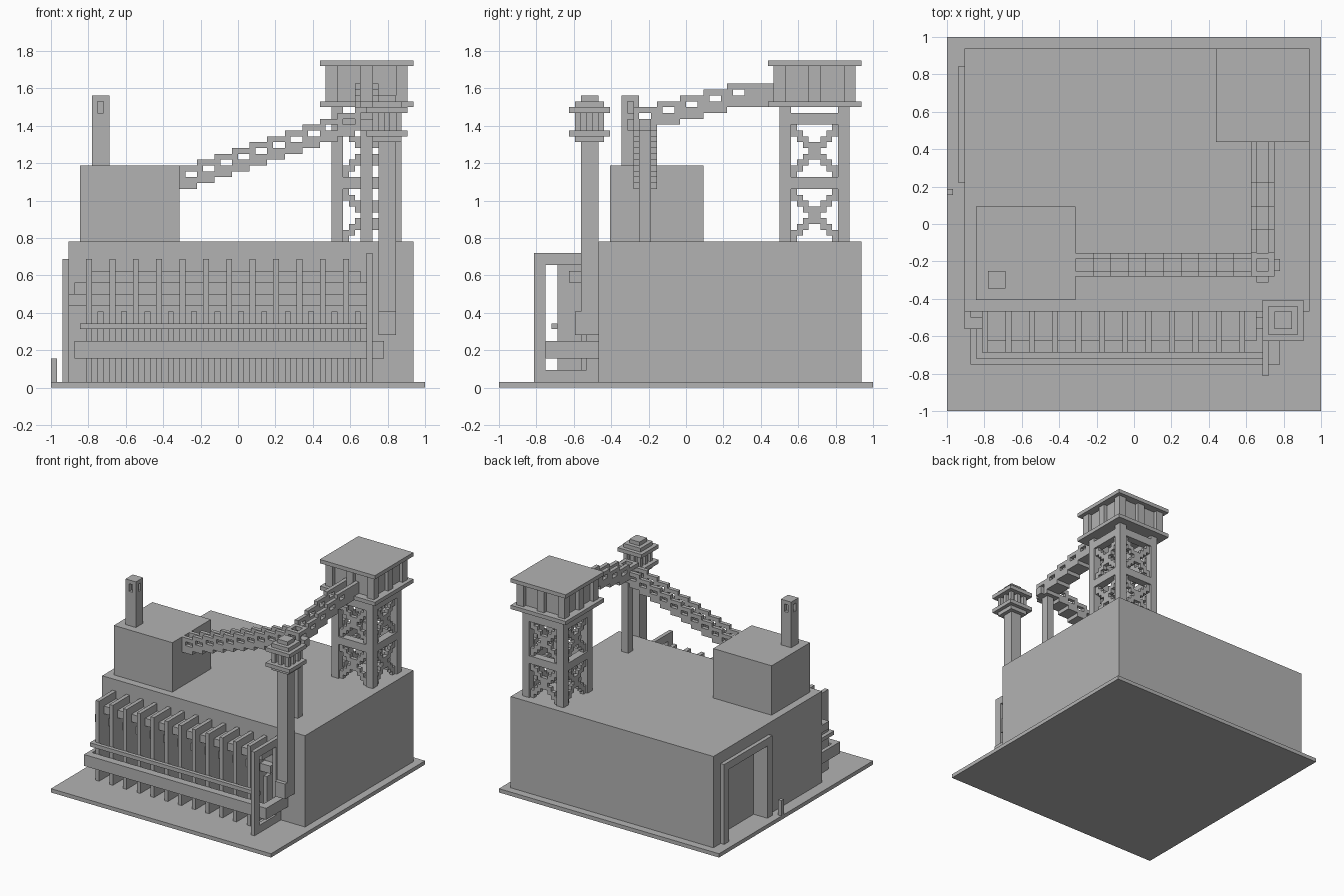
import bpy
import bmesh
from mathutils import Matrix, Vector

UNIT = 1 / 32  # side of one block

default_cube = bpy.data.objects.get("Cube")
if default_cube:
    bpy.data.objects.remove(default_cube, do_unlink=True)

concrete = bpy.data.materials.new("concrete_grey")
concrete.use_nodes = True
concrete.diffuse_color = (0.45, 0.45, 0.45, 1)
concrete.node_tree.nodes["Principled BSDF"].inputs["Base Color"].default_value = concrete.diffuse_color


def add_box(bm, x, y, z):
    """Add a box given its (low, high) range on each axis, in blocks."""
    ranges = (x, y, z)
    size = Vector([high - low for low, high in ranges]) * UNIT
    centre = Vector([(high + low) / 2 for low, high in ranges]) * UNIT
    matrix = Matrix.Translation(centre) @ Matrix.Diagonal(size).to_4x4()
    bmesh.ops.create_cube(bm, size=1, matrix=matrix)


def make_part(name, boxes):
    """Make one object from a list of box ranges."""
    bm = bmesh.new()
    for box in boxes:
        add_box(bm, *box)
    mesh = bpy.data.meshes.new(name)
    bm.to_mesh(mesh)
    bm.free()
    mesh.materials.append(concrete)
    part = bpy.data.objects.new(name, mesh)
    bpy.context.collection.objects.link(part)
    return part


def span(start, length=1):
    return (start, start + length)


def square(centre_x, centre_y, width, z):
    half = width / 2
    return ((centre_x - half, centre_x + half), (centre_y - half, centre_y + half), z)


def ring(x, y, z, thick):
    """Upright rectangular frame lying in the y-z plane."""
    inner_z = (z[0] + thick, z[1] - thick)
    return [(x, y, span(z[0], thick)), (x, y, span(z[1] - thick, thick)),
            (x, span(y[0], thick), inner_z), (x, span(y[1] - thick, thick), inner_z)]


# Ground slab and main hall, with a deep doorway on its right side
make_part("ground_slab", [((-32, 32), (-32, 32), (0, 1))])
side_wall = (-29, -26)
make_part("main_hall", [
    ((-26, 30), (-15, 30), (1, 25)),
    (side_wall, (-15, 9), (1, 25)),
    (side_wall, (25, 30), (1, 25)),
    (side_wall, (9, 25), (20, 25)),
])
door_x = span(-30)
make_part("door_frame", [
    (door_x, span(7, 2), (1, 22)),
    (door_x, span(25, 2), (1, 22)),
    (door_x, (9, 25), (20, 22)),
])
make_part("door_post", [(span(-32), span(5), (1, 5))])

# Annex on the roof with its chimney
make_part("roof_annex", [((-27, -10), (-13, 3), (25, 38))])
chimney = [((-25, -22), (-11, -8), (38, 47)), ((-25, -22), (-11, -8), (49, 50)),
           (span(-24), span(-10), (47, 49))]
for x in (-25, -23):
    for y in (-11, -9):
        chimney.append((span(x), span(y), (47, 49)))
make_part("chimney", chimney)

# Fins, slats and beams along the front
make_part("front_fins", [(span(x), (-22, -15), (1, 22)) for x in range(-26, 22, 4)])
make_part("low_slats", [(span(x), (-18, -15), (1, 13)) for x in range(-24, 22, 2) if x % 4 == 0])
make_part("front_beams", [
    ((-26, 21), (-20, -15), (18, 20)),
    ((-28, 22), (-16, -15), (16, 18)),
    ((-29, 22), (-18, -15), (14, 16)),
])
make_part("front_gutter", [
    ((-28, 25), (-24, -22), (5, 8)),
    (span(-28), (-22, -15), (5, 8)),
    ((23, 25), (-22, -15), (5, 8)),
])
make_part("front_rail", [
    ((-27, 22), (-23, -22), (10, 11)),
    (span(-27), (-22, -15), (10, 11)),
])
make_part("end_frame", ring(span(22), (-26, -15), (1, 23), 2))

# Slim column with a small lantern on top
cx, cy = 25.5, -16.5
lantern = [square(cx, cy, width, z) for width, z in (
    (5, (42, 43)), (7, (43, 44)), (7, (47, 48)), (5, (48, 49)), (3, (49, 50)))]
for dx in (-2, 0, 2):
    for dy in (-2, 0, 2):
        if dx or dy:
            lantern.append(square(cx + dx, cy + dy, 1, (44, 47)))
make_part("lantern", lantern)
make_part("slim_column", [square(cx, cy, 3, (9, 47))])
make_part("column_bracket", [((24, 27), (-19, -18), (9, 13))])

# Tower legs, beams and stepped cross braces
middle = 22
low, high = 16, 26
make_part("tower_legs", [(span(x, 2), span(y, 2), (25, 48))
                         for x in (low, high) for y in (low, high)])
beams, braces = [], []
gap = (low + 2, high)
for side in (low, high):
    for z in (34, 45):
        beams.append((gap, span(side, 2), span(z, 2)))
        beams.append((span(side, 2), gap, span(z, 2)))
    plane = span(side + 0.5)
    for floor in (25, 36):
        for step in range(8):
            for along in (gap[0] + step, high - 1 - step):
                rise = span(floor + step, 2)
                braces.append((span(along), plane, rise))
                braces.append((plane, span(along), rise))
make_part("tower_beams", beams)
make_part("tower_braces", braces)

# Tower head: two slabs, a recessed core and posts around it
make_part("tower_head_slabs", [square(middle, middle, 16, z) for z in ((48, 49), (55, 56))])
make_part("tower_head_core", [square(middle, middle, 12, (49, 55))])
posts = []
for x in (-6, 0, 6):
    for y in (-6, 0, 6):
        if x or y:
            posts.append(square(middle + x, middle + y, 2, (49, 55)))
make_part("tower_head_posts", posts)


def conveyor(name, start, pitch, count, base, across, along_y):
    """Climbing stepped bridge: two pierced side trusses and a belt."""
    boxes = []

    def put(along, side, z):
        boxes.append((side, along, z) if along_y else (along, side, z))

    for i in range(count):
        near, z = start + i * pitch, base + i
        cell = span(near, pitch)
        for side in (span(across), span(across + 3)):
            put(cell, side, span(z, 2))
            put(cell, side, span(z + 3))
            put(span(near), side, span(z + 2))
            if pitch > 3:
                put(span(near + pitch - 1), side, span(z + 2))
        put(cell, span(across + 1, 2), span(z))
    return make_part(name, boxes)


conveyor("lower_conveyor", -10, 3, 11, 34, -9, False)
conveyor("upper_conveyor", -9, 4, 5, 44, 20, True)
make_part("conveyor_ends", [
    (span(20), (11, 16), (48, 52)),
    (span(23), (11, 16), (48, 52)),
    ((21, 23), (11, 16), (48, 49)),
    ((21, 23), span(-10), (44, 46)),
    ((23, 25), (-8, -6), (44, 46)),
])
make_part("conveyor_pier", [((21, 23), (-8, -6), (25, 45))])
